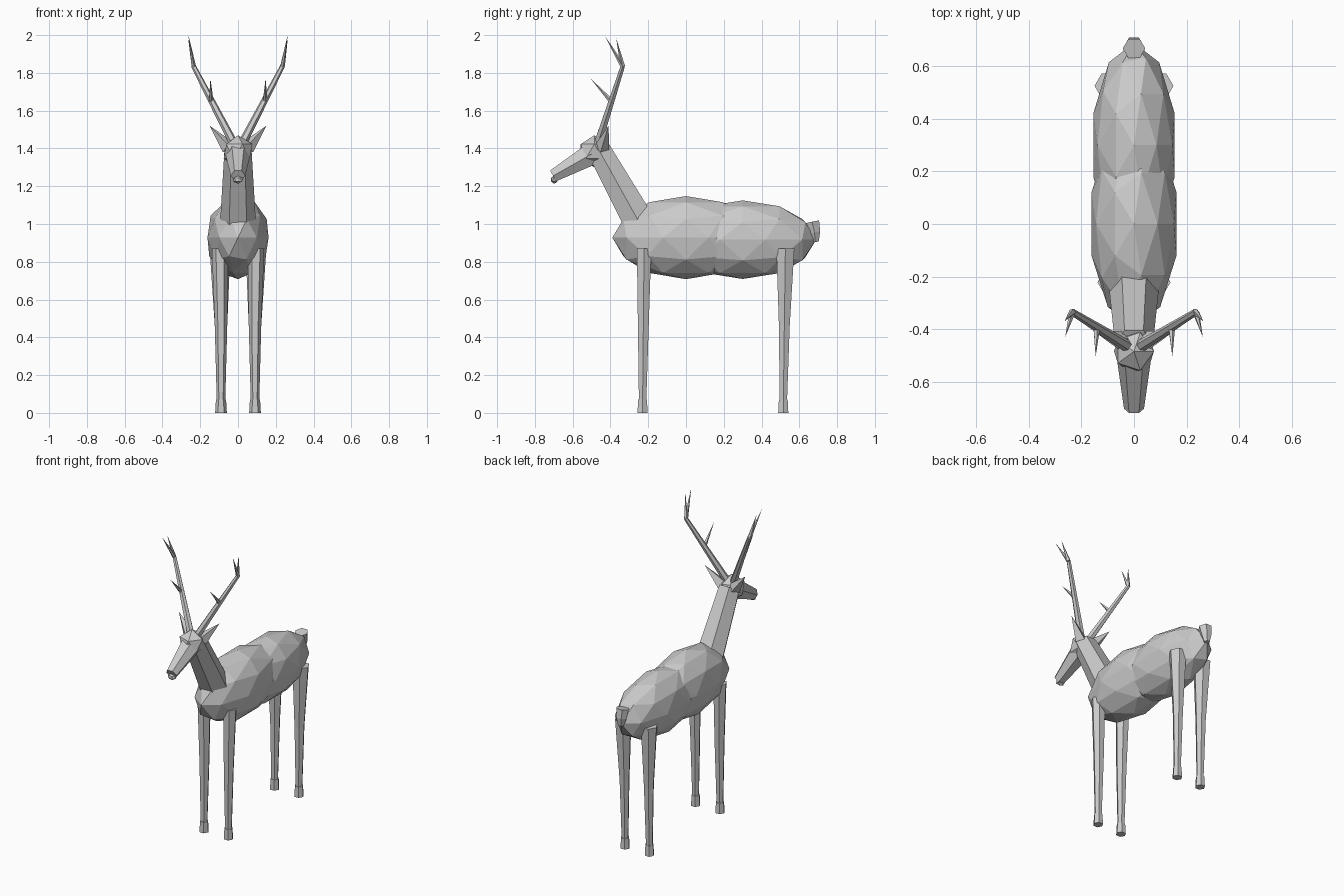
import bpy
import bmesh
from mathutils import Vector, Matrix

cube = bpy.data.objects.get("Cube")
if cube:
    bpy.data.objects.remove(cube, do_unlink=True)

grey = bpy.data.materials.new("pale_grey")
grey.use_nodes = True
grey.diffuse_color = (0.6, 0.6, 0.6, 1)
grey.node_tree.nodes["Principled BSDF"].inputs["Base Color"].default_value = (0.6, 0.6, 0.6, 1)


def finish(name, bm):
    bmesh.ops.recalc_face_normals(bm, faces=bm.faces)
    mesh = bpy.data.meshes.new(name)
    bm.to_mesh(mesh)
    bm.free()
    mesh.materials.append(grey)
    obj = bpy.data.objects.new(name, mesh)
    bpy.context.collection.objects.link(obj)
    return obj


def faceted_ball(name, centre, radii, detail):
    bm = bmesh.new()
    place = Matrix.Translation(centre) @ Matrix.Diagonal((*radii, 1))
    bmesh.ops.create_icosphere(bm, subdivisions=detail, radius=1, matrix=place)
    return finish(name, bm)


def tube(name, points, radii, sides=6):
    """Straight-sided tube through the points; one corner lies toward +x.
    A zero radius closes the tube in a point."""
    pts = [Vector(p) for p in points]
    bm = bmesh.new()
    rings = []
    for i, (p, r) in enumerate(zip(pts, radii)):
        axis = (pts[min(i + 1, len(pts) - 1)] - pts[max(i - 1, 0)]).normalized()
        u = (Vector((1, 0, 0)) - axis * axis.x).normalized()
        v = axis.cross(u)
        if r == 0:
            rings.append([bm.verts.new(p)] * sides)
            continue
        spin = [Matrix.Rotation(6.28319 * k / sides, 3, axis) @ u for k in range(sides)]
        rings.append([bm.verts.new(p + d * r) for d in spin])
    for low, high in zip(rings, rings[1:]):
        for k in range(sides):
            n = (k + 1) % sides
            corners = [low[k], low[n], high[n], high[k]]
            bm.faces.new(list(dict.fromkeys(corners)))
    for ring in (rings[0], rings[-1]):
        if ring[0] != ring[1]:
            bm.faces.new(ring)
    return finish(name, bm)


def pair(name, points, radii, sides=6):
    for side, s in (("left", 1), ("right", -1)):
        tube(f"{side}_{name}", [(s * x, y, z) for x, y, z in points], radii, sides)


# Body
faceted_ball("chest", (0, 0, 0.928), (0.17, 0.39, 0.22), 2)
faceted_ball("hindquarters", (0, 0.3, 0.917), (0.163, 0.39, 0.208), 2)
tube("tail", [(0, 0.685, 0.905), (0, 0.68, 0.955), (0, 0.668, 1.012)], [0.02, 0.036, 0.043])

# Neck and head
tube("neck", [(0, -0.215, 0.95), (0, -0.46, 1.39)], [0.098, 0.072])
faceted_ball("head", (0, -0.485, 1.385), (0.085, 0.085, 0.085), 1)
tube("muzzle", [(0, -0.5, 1.37), (0, -0.703, 1.255)], [0.067, 0.038])
faceted_ball("nose", (0, -0.697, 1.235), (0.03, 0.02, 0.022), 1)
pair("ear", [(0.05, -0.445, 1.405), (0.15, -0.41, 1.52)], [0.04, 0], 4)

# Antlers
fork = (0.235, -0.335, 1.835)
pair("antler_beam", [(0.03, -0.462, 1.44), fork], [0.023, 0.013])
pair("antler_low_tine", [(0.143, -0.4, 1.655), (0.146, -0.505, 1.77)], [0.013, 0], 5)
pair("antler_front_tine", [fork, (0.262, -0.43, 1.997)], [0.013, 0], 5)
pair("antler_back_tine", [fork, (0.264, -0.37, 1.985)], [0.013, 0], 5)

# Legs and hooves: foot y, top y, top radius
for name, foot, top, r in (("front", -0.23, -0.222, 0.044), ("hind", 0.515, 0.526, 0.055)):
    knee = (foot + top) / 2
    pair(f"{name}_leg", [(0.09, foot, 0.04), (0.09, knee, 0.46), (0.095, top, 0.87)],
         [0.022, 0.033, r])
    pair(f"{name}_hoof", [(0.09, foot, 0), (0.09, foot, 0.07)], [0.031, 0.027])
